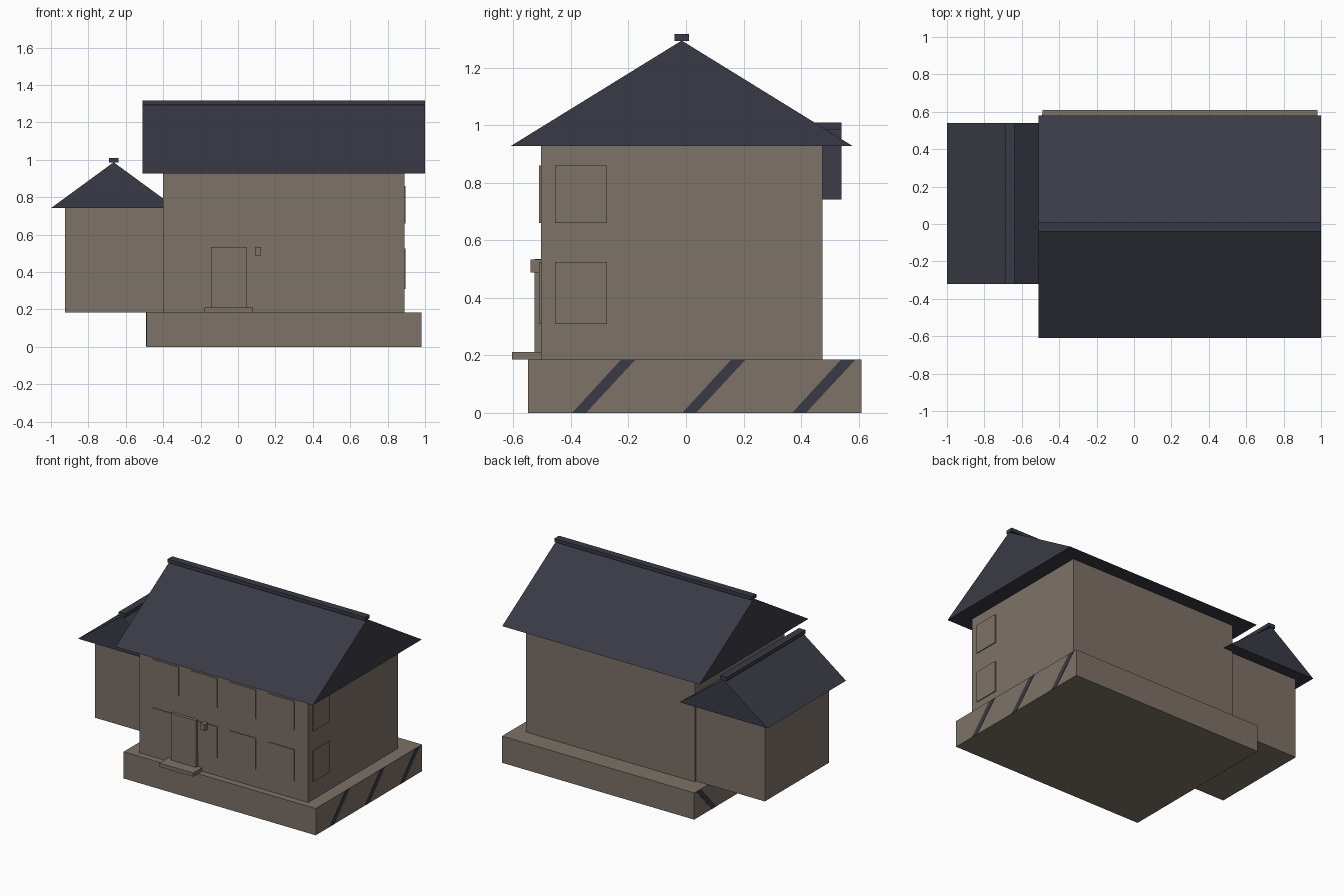
import bpy

if "Cube" in bpy.data.objects:
    bpy.data.objects.remove(bpy.data.objects["Cube"])


def material(name, rgb):
    m = bpy.data.materials.new(name)
    m.diffuse_color = (*rgb, 1)
    m.use_nodes = True
    m.node_tree.nodes["Principled BSDF"].inputs["Base Color"].default_value = m.diffuse_color
    return m


STONE = material("warm_stone", (0.205, 0.168, 0.136))
SLATE = material("dark_slate", (0.042, 0.042, 0.061))


def prism(name, profile, axis, lo, hi, mat):
    """Extrude a 2D profile along x (profile is y,z) or y (profile is x,z)."""
    def point(p, t):
        return (t, p[0], p[1]) if axis == "x" else (p[0], t, p[1])
    n = len(profile)
    verts = [point(p, t) for t in (lo, hi) for p in profile]
    faces = [tuple(range(n))[::-1], tuple(range(n, 2 * n))]
    faces += [(i, (i + 1) % n, n + (i + 1) % n, n + i) for i in range(n)]
    if axis == "y":
        faces = [f[::-1] for f in faces]
    mesh = bpy.data.meshes.new(name)
    mesh.from_pydata(verts, [], faces)
    mesh.materials.append(mat)
    obj = bpy.data.objects.new(name, mesh)
    bpy.context.collection.objects.link(obj)
    return obj


def box(name, x, y, z, mat):
    profile = [(y[0], z[0]), (y[1], z[0]), (y[1], z[1]), (y[0], z[1])]
    return prism(name, profile, "x", x[0], x[1], mat)


# Plinth and building bodies
box("plinth", (-0.49, 0.98), (-0.55, 0.61), (0, 0.185), STONE)
box("main_walls", (-0.40, 0.89), (-0.505, 0.475), (0.185, 0.93), STONE)
box("wing_walls", (-0.925, -0.395), (-0.24, 0.46), (0.185, 0.745), STONE)

# Gable roofs with ridge caps
prism("main_roof", [(-0.61, 0.928), (0.58, 0.928), (-0.015, 1.295)],
      "x", -0.51, 1.0, SLATE)
box("main_ridge_cap", (-0.51, 1.0), (-0.04, 0.01), (1.293, 1.317), SLATE)
prism("wing_roof", [(-1.0, 0.742), (-0.33, 0.742), (-0.665, 0.987)],
      "y", -0.32, 0.54, SLATE)
box("wing_ridge_cap", (-0.69, -0.64), (-0.32, 0.54), (0.985, 1.01), SLATE)

# Door, step and lamp
box("door", (-0.145, 0.048), (-0.527, -0.50), (0.21, 0.535), STONE)
box("door_step", (-0.178, 0.08), (-0.605, -0.50), (0.185, 0.211), STONE)
box("door_lamp", (0.09, 0.123), (-0.54, -0.50), (0.488, 0.533), STONE)

# Thin window plates in two storeys, on the front and right walls
for storey, z in (("lower", (0.31, 0.525)), ("upper", (0.66, 0.86))):
    for i in range(4):
        cx = 0.245 + (i - 1.5) * 0.295
        box(f"{storey}_front_window_{i + 1}", (cx - 0.1, cx + 0.1),
            (-0.511, -0.503), z, STONE)
    box(f"{storey}_side_window", (0.888, 0.896), (-0.455, -0.275), z, STONE)

# Diagonal stripes on both ends of the plinth
for i, y in enumerate((-0.395, -0.012, 0.37)):
    stripe = [(y, 0.001), (y + 0.048, 0.001), (y + 0.218, 0.184), (y + 0.168, 0.184)]
    prism(f"right_stripe_{i + 1}", stripe, "x", 0.978, 0.982, SLATE)
    prism(f"left_stripe_{i + 1}", stripe, "x", -0.492, -0.488, SLATE)
